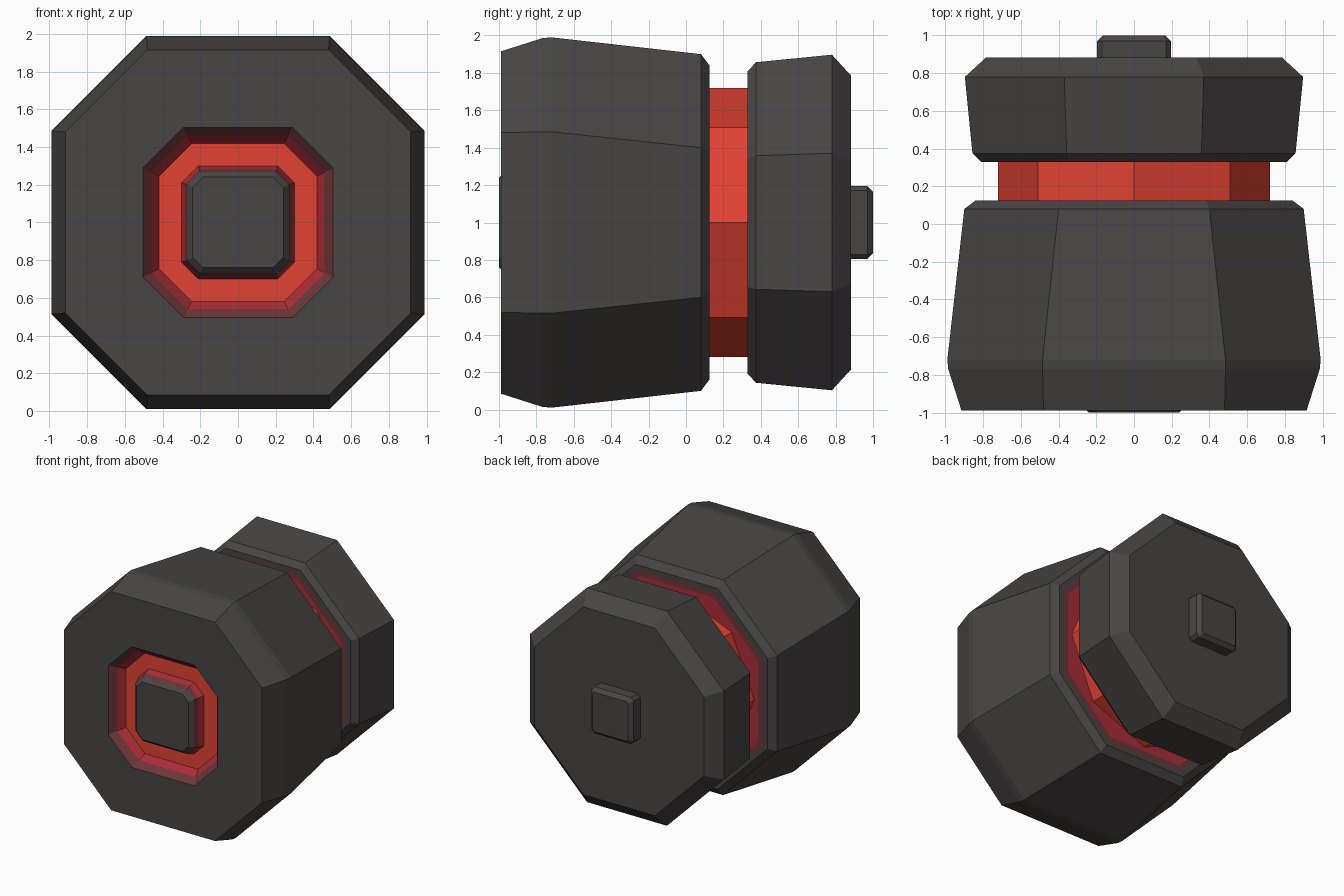
import bpy, bmesh, math

if "Cube" in bpy.data.objects:
    bpy.data.objects.remove(bpy.data.objects["Cube"])


def material(name, rgb):
    m = bpy.data.materials.new(name)
    m.diffuse_color = (*rgb, 1)
    m.use_nodes = True
    m.node_tree.nodes["Principled BSDF"].inputs["Base Color"].default_value = m.diffuse_color
    return m


MATS = [material("charcoal", (0.066, 0.060, 0.058)),
        material("bright_red", (0.75, 0.054, 0.032)),
        material("glow_red", (0.40, 0.026, 0.038)),
        material("dim_red", (0.15, 0.036, 0.040))]
GREY, RED, GLOW, DIM = range(4)


def chamfered(h, c):
    """Square of half size h with flats of half length c."""
    return [(c, h), (h, c), (h, -c), (c, -h), (-c, -h), (-h, -c), (-h, c), (-c, h)]


def loft(name, sections, cap_first=None, cap_last=None):
    """Skin (y, outline, colour of the band leading to it) along y, around z = 1."""
    bm = bmesh.new()
    rings = [[bm.verts.new((x, y, z + 1)) for x, z in outline] for y, outline, _ in sections]
    for a, b, sec in zip(rings, rings[1:], sections[1:]):
        n = len(a)
        for i in range(n):
            f = bm.faces.new((a[i], a[(i + 1) % n], b[(i + 1) % n], b[i]))
            f.material_index = sec[2]
    for ring, colour in ((rings[0], cap_first), (rings[-1], cap_last)):
        if colour is not None:
            bm.faces.new(ring).material_index = colour
    bmesh.ops.recalc_face_normals(bm, faces=bm.faces)
    me = bpy.data.meshes.new(name)
    bm.to_mesh(me)
    bm.free()
    for m in MATS:
        me.materials.append(m)
    ob = bpy.data.objects.new(name, me)
    bpy.context.collection.objects.link(ob)
    return ob


def block(name, rows, **caps):
    return loft(name, [(y, chamfered(h, c), col) for y, h, c, col in rows], **caps)


# Front housing: recess floor, glowing recess wall, shell, glowing back face
block("front_housing", [
    (-0.88, 0.28, 0.20, RED),
    (-0.88, 0.42, 0.245, RED),
    (-0.935, 0.46, 0.267, GLOW),
    (-0.99, 0.505, 0.29, DIM),
    (-0.99, 0.915, 0.48, GREY),
    (-0.77, 0.985, 0.485, GREY),
    (-0.72, 0.99, 0.485, GREY),
    (0.08, 0.90, 0.40, GREY),
    (0.125, 0.84, 0.38, GREY),
    (0.125, 0.80, 0.36, GREY),
    (0.125, 0.755, 0.34, DIM),
    (0.125, 0.60, 0.25, GLOW),
], cap_first=RED)

# Raised plug in the middle of the front recess
block("front_plug", [
    (-0.88, 0.30, 0.21, GLOW),
    (-0.93, 0.282, 0.205, GLOW),
    (-0.97, 0.268, 0.20, DIM),
    (-1.00, 0.24, 0.185, GREY),
], cap_last=GREY)

# Red octagonal neck, corners on the axes
octagon = [(0.72 * math.sin(math.pi * i / 4), 0.72 * math.cos(math.pi * i / 4)) for i in range(8)]
loft("neck", [(0.125, octagon, RED), (0.33, octagon, RED)])

# Rear housing
block("rear_housing", [
    (0.33, 0.60, 0.25, GLOW),
    (0.33, 0.72, 0.32, GLOW),
    (0.33, 0.77, 0.34, DIM),
    (0.33, 0.81, 0.345, GREY),
    (0.375, 0.857, 0.357, GREY),
    (0.78, 0.897, 0.37, GREY),
    (0.883, 0.785, 0.33, GREY),
], cap_last=GREY)

# Rear button
block("rear_button", [
    (0.88, 0.195, 0.17, GREY),
    (0.97, 0.195, 0.17, GREY),
    (1.00, 0.165, 0.15, GREY),
], cap_last=GREY)
